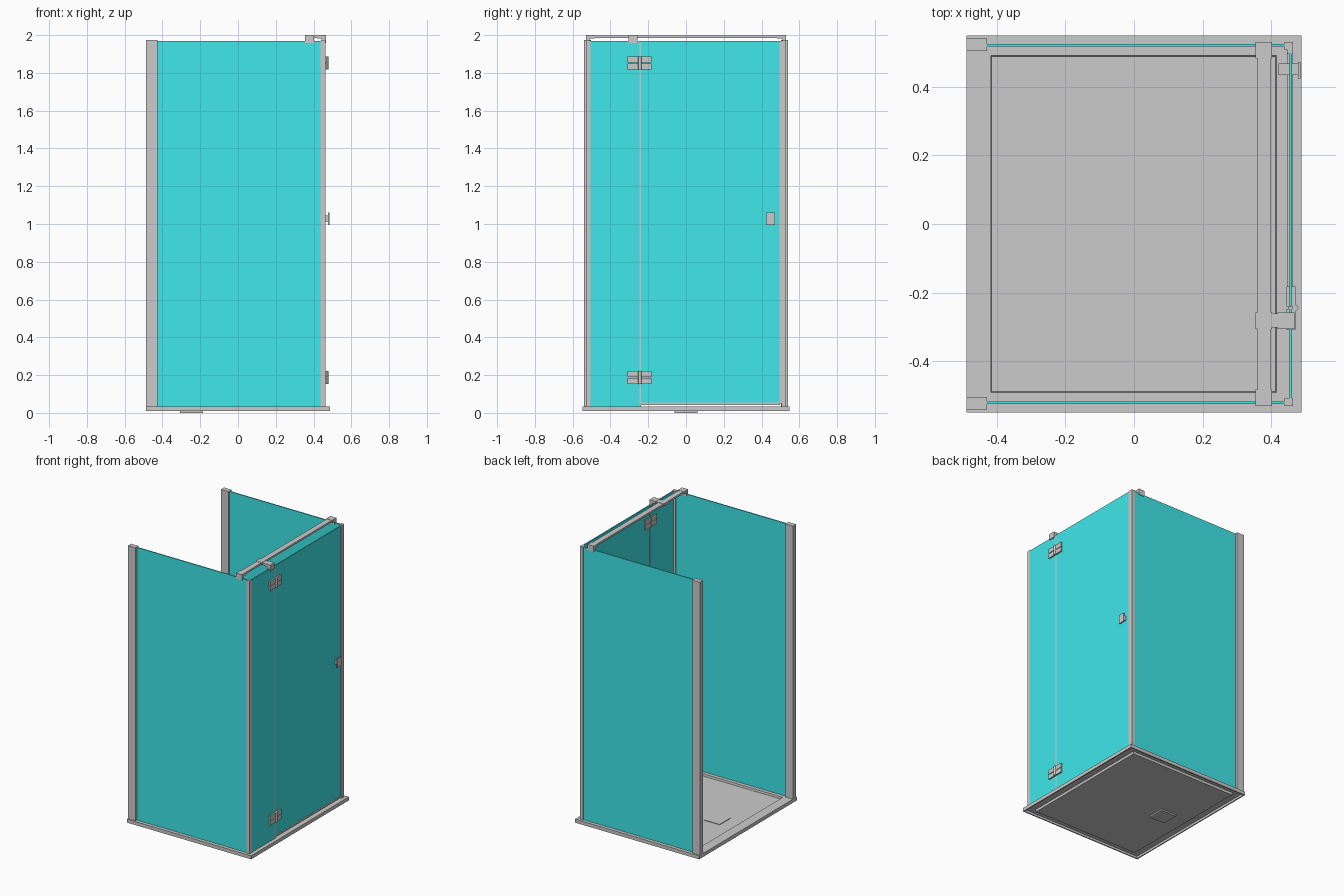
import bpy, bmesh

if "Cube" in bpy.data.objects:
    bpy.data.objects.remove(bpy.data.objects["Cube"])

glass = bpy.data.materials.new("teal_glass")
glass.diffuse_color = (0.05, 0.8, 0.82, 1)
glass.use_nodes = True
glass.node_tree.nodes["Principled BSDF"].inputs["Base Color"].default_value = glass.diffuse_color


def finish(name, bm, mat=None):
    bmesh.ops.recalc_face_normals(bm, faces=bm.faces)
    me = bpy.data.meshes.new(name)
    bm.to_mesh(me)
    bm.free()
    ob = bpy.data.objects.new(name, me)
    bpy.context.collection.objects.link(ob)
    if mat:
        me.materials.append(mat)
    return ob


def box(name, x, y, z, mat=None):
    bm = bmesh.new()
    bmesh.ops.create_cube(bm, size=1)
    for v in bm.verts:
        for i, r in enumerate((x, y, z)):
            v.co[i] = (r[0] + r[1]) / 2 + v.co[i] * (r[1] - r[0])
    return finish(name, bm, mat)


def cylinder(name, r, x, y, z):
    bm = bmesh.new()
    bmesh.ops.create_cone(bm, cap_ends=True, segments=20, radius1=r, radius2=r, depth=z[1] - z[0])
    for v in bm.verts:
        v.co.x += x
        v.co.y += y
        v.co.z += (z[0] + z[1]) / 2
    for f in bm.faces:
        f.smooth = len(f.verts) == 4
    ob = finish(name, bm)
    for e in ob.data.edges:
        e.use_edge_sharp = abs(ob.data.vertices[e.vertices[0]].co.z - ob.data.vertices[e.vertices[1]].co.z) < 1e-5
    return ob


def l_prism(name, profile, axis, lo, hi):
    """Extrude a 2D profile (u, z) along x (axis 0) or y (axis 1)."""
    bm = bmesh.new()
    vs = [bm.verts.new((lo, u, z) if axis == 0 else (u, lo, z)) for u, z in profile]
    f = bm.faces.new(vs)
    ext = bmesh.ops.extrude_face_region(bm, geom=[f])["geom"]
    for v in ext:
        if isinstance(v, bmesh.types.BMVert):
            v.co[axis] = hi
    return finish(name, bm)


# Shower tray: sunken shell with a skirt, lofted through nested rectangles
def tray():
    bm = bmesh.new()
    loops = []
    for hx0, hx1, hy, z in [
        (-0.414, 0.412, 0.488, 0.020), (-0.416, 0.414, 0.490, 0.035),
        (-0.487, 0.487, 0.548, 0.035), (-0.487, 0.487, 0.548, 0.010),
        (-0.479, 0.479, 0.540, 0.010), (-0.479, 0.479, 0.540, 0.026),
        (-0.424, 0.422, 0.498, 0.026), (-0.420, 0.418, 0.494, 0.010),
    ]:
        loops.append([bm.verts.new(p) for p in
                      ((hx0, -hy, z), (hx1, -hy, z), (hx1, hy, z), (hx0, hy, z))])
    for a, b in zip(loops, loops[1:]):
        for i in range(4):
            j = (i + 1) % 4
            bm.faces.new((a[i], a[j], b[j], b[i]))
    bm.faces.new(loops[0])
    bm.faces.new(loops[-1])
    finish("shower_tray", bm)


tray()
box("drain_cover", (-0.307, -0.186), (-0.061, 0.061), (0.018, 0.024))
box("drain_base", (-0.307, -0.186), (-0.061, 0.061), (0.0, 0.012))

# Side panels, wall channels, corner posts and rail end brackets, both sides
for s, side in ((-1, "near"), (1, "far")):
    def my(a, b):
        return tuple(sorted((s * a, s * b)))
    box(f"side_glass_{side}", (-0.43, 0.442), my(0.516, 0.524), (0.035, 1.97), glass)
    box(f"wall_channel_{side}", (-0.487, -0.427), my(0.504, 0.539), (0.035, 1.973))
    box(f"corner_post_{side}", (0.438, 0.463), my(0.506, 0.530), (0.035, 1.972))
    l_prism(f"rail_bracket_{side}", [(s * u, z) for u, z in (
        (0.481, 1.982), (0.481, 2.0), (0.529, 2.0), (0.529, 1.958),
        (0.510, 1.958), (0.510, 1.982))], 0, 0.354, 0.402)

# Front: fixed panel and door
box("fixed_front_glass", (0.452, 0.460), (-0.508, -0.247), (0.035, 1.97), glass)
box("door_glass", (0.452, 0.460), (-0.237, 0.497), (0.054, 1.97), glass)
box("door_hinge_seal", (0.450, 0.461), (-0.247, -0.239), (0.035, 1.97))
box("door_magnet_seal", (0.447, 0.462), (0.494, 0.506), (0.05, 1.97))
box("door_bottom_seal", (0.445, 0.461), (-0.237, 0.497), (0.043, 0.055))

# Top stabilising rail and its clamp on the fixed panel
box("top_rail", (0.359, 0.398), (-0.482, 0.482), (1.985, 1.998))
box("rail_joint", (0.354, 0.402), (-0.305, -0.257), (1.982, 2.0))
box("rail_arm", (0.400, 0.420), (-0.301, -0.261), (1.985, 1.998))
l_prism("glass_clamp", [(0.418, 1.982), (0.418, 2.0), (0.467, 2.0), (0.467, 1.958),
                        (0.442, 1.958), (0.442, 1.982)], 1, -0.305, -0.257)

# Two hinges: split plates outside and inside, with a pivot pin
for zc, level in ((0.188, "lower"), (1.853, "upper")):
    for y, leaf in (((-0.309, -0.248), "fixed"), ((-0.240, -0.182), "door")):
        for z, half in (((zc - 0.034, zc - 0.002), "bottom"), ((zc + 0.002, zc + 0.034), "top")):
            box(f"{level}_hinge_{leaf}_{half}_outer", (0.459, 0.470), y, z)
            box(f"{level}_hinge_{leaf}_{half}_inner", (0.444, 0.453), y, z)
    cylinder(f"{level}_hinge_pin", 0.009, 0.469, -0.244, (zc - 0.034, zc + 0.034))

# Door handle: outer plate on a stem, square knob inside
box("handle_plate", (0.477, 0.484), (0.424, 0.471), (0.996, 1.060))
box("handle_stem", (0.459, 0.478), (0.433, 0.467), (1.012, 1.044))
box("handle_inner_knob", (0.420, 0.453), (0.433, 0.467), (1.012, 1.044))
